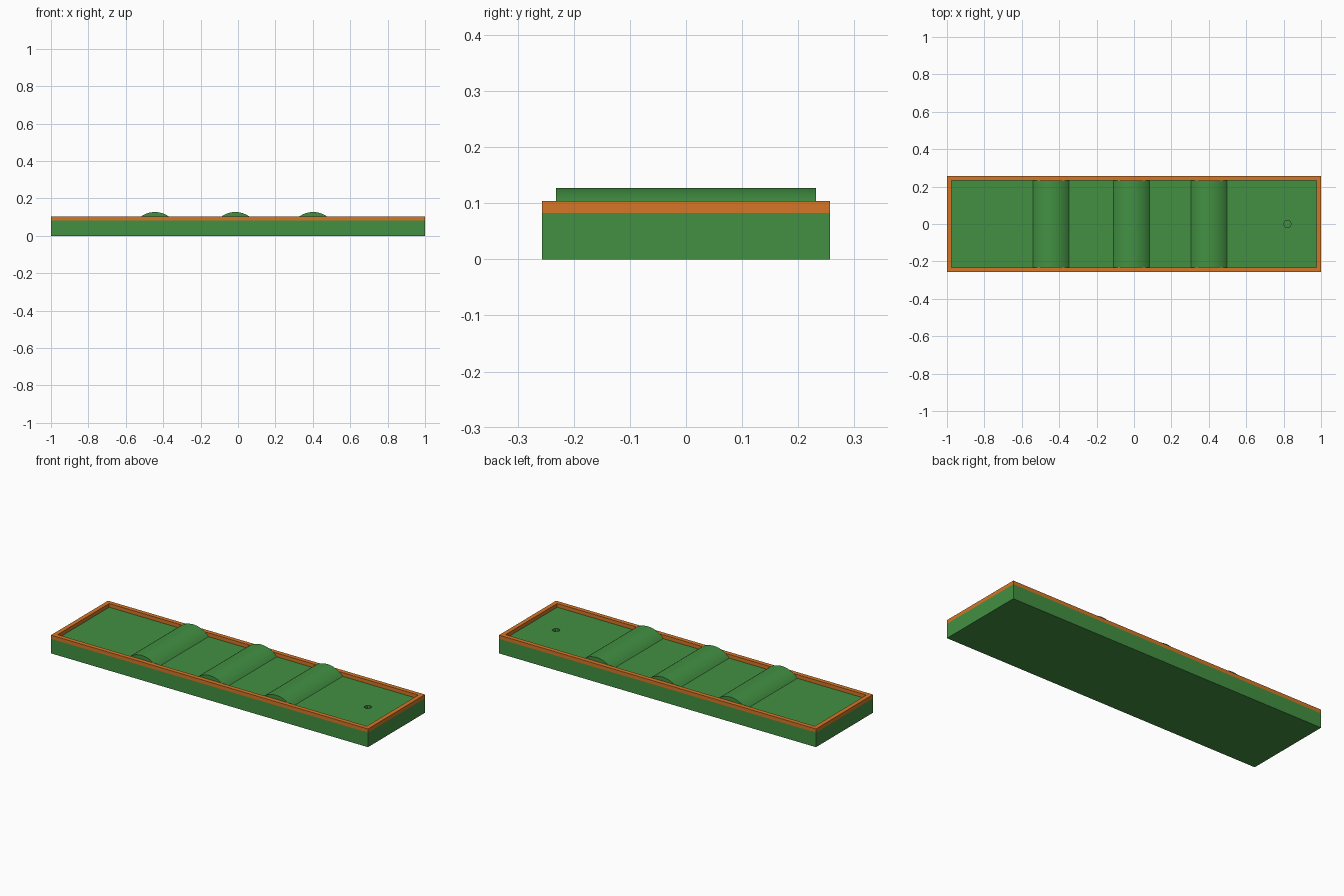
import bpy, bmesh, math

if "Cube" in bpy.data.objects:
    bpy.data.objects.remove(bpy.data.objects["Cube"])

HX, HY = 1.0, 0.257          # outer half sizes
RIM = 0.025                  # rim width
FLOOR, TOP, PEAK = 0.083, 0.104, 0.127


def material(name, color):
    m = bpy.data.materials.new(name)
    m.diffuse_color = color
    m.use_nodes = True
    m.node_tree.nodes["Principled BSDF"].inputs["Base Color"].default_value = m.diffuse_color
    return m


GREEN = material("turf_green", (0.055, 0.28, 0.055, 1))
ORANGE = material("rim_orange", (0.66, 0.18, 0.02, 1))


def add_object(name, bm, mat=None):
    bmesh.ops.recalc_face_normals(bm, faces=bm.faces)
    mesh = bpy.data.meshes.new(name)
    bm.to_mesh(mesh)
    bm.free()
    ob = bpy.data.objects.new(name, mesh)
    bpy.context.collection.objects.link(ob)
    if mat:
        mesh.materials.append(mat)
    return ob


def extrude_profile(name, points, offset, mat):
    bm = bmesh.new()
    face = bm.faces.new([bm.verts.new(p) for p in points])
    ext = bmesh.ops.extrude_face_region(bm, geom=[face], use_keep_orig=True)
    verts = [g for g in ext["geom"] if isinstance(g, bmesh.types.BMVert)]
    bmesh.ops.translate(bm, verts=verts, vec=offset)
    return add_object(name, bm, mat)


def rect(hx, hy, z):
    return [(-hx, -hy, z), (hx, -hy, z), (hx, hy, z), (-hx, hy, z)]


# Turf base with a small cup cut into it
base = extrude_profile("turf_base", rect(HX, HY, 0), (0, 0, FLOOR), GREEN)
cup = extrude_profile(
    "cup_cutter",
    [(0.82 + 0.02 * math.cos(i * math.pi / 4), 0.02 * math.sin(i * math.pi / 4), 0.045)
     for i in range(8)],
    (0, 0, 0.1), GREEN)
cup.hide_render = True
cup.hide_viewport = True
cut = base.modifiers.new("cup", "BOOLEAN")
cut.operation = "DIFFERENCE"
cut.solver = "EXACT"
cut.object = cup

# Rim frame around the top edge
bm = bmesh.new()
loops = [[bm.verts.new(p) for p in rect(hx, hy, z)] for hx, hy, z in (
    (HX, HY, FLOOR), (HX, HY, TOP),
    (HX - RIM, HY - RIM, TOP), (HX - RIM, HY - RIM, FLOOR))]
for a, b in zip(loops, loops[1:] + loops[:1]):
    for i in range(4):
        j = (i + 1) % 4
        bm.faces.new((a[i], a[j], b[j], b[i]))
add_object("rim", bm, ORANGE)

# Three rounded bumps across the lane
half, h = 0.096, PEAK - FLOOR
radius = (half ** 2 + h ** 2) / (2 * h)
span = math.asin(half / radius)
for n, cx in enumerate((-0.444, -0.014, 0.402), 1):
    arc = []
    for i in range(25):
        a = span * (i / 12 - 1)
        arc.append((cx + radius * math.sin(a), -HY + RIM,
                    PEAK - radius + radius * math.cos(a)))
    bump = extrude_profile(f"bump_{n}", arc, (0, 2 * (HY - RIM), 0), GREEN)
    bpy.ops.object.select_all(action="DESELECT")
    bump.select_set(True)
    bpy.context.view_layer.objects.active = bump
    bpy.ops.object.shade_smooth_by_angle(angle=math.radians(30))
